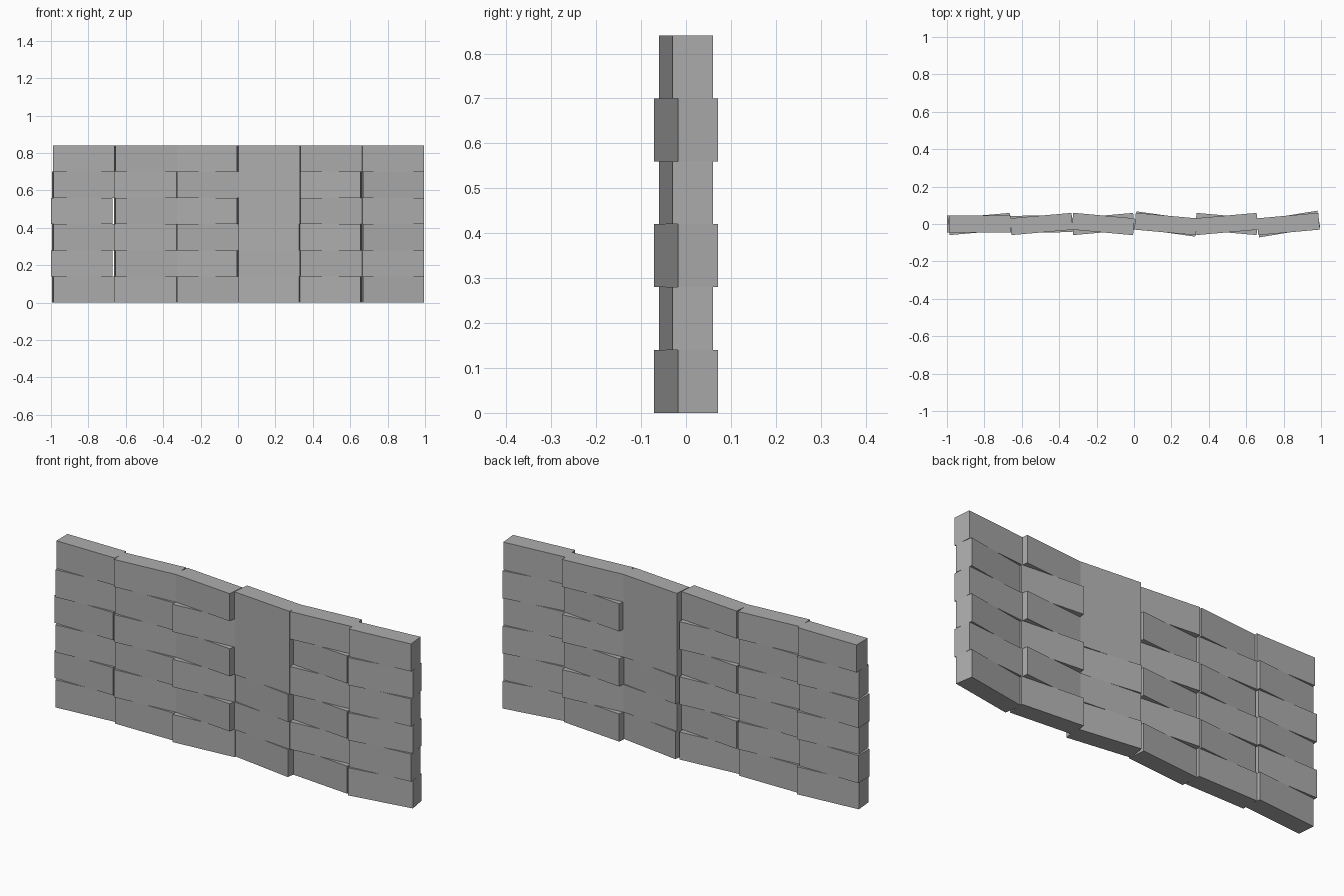
import bpy
import math
from mathutils import Matrix

cube = bpy.data.objects.get("Cube")
if cube:
    bpy.data.objects.remove(cube)

# Stone colour
stone = bpy.data.materials.new("grey_stone")
stone.use_nodes = True
colour = (0.42, 0.42, 0.42, 1)
stone.diffuse_color = colour
stone.node_tree.nodes["Principled BSDF"].inputs["Base Color"].default_value = colour

LENGTH, DEPTH, HEIGHT = 0.33, 0.09, 0.14

# Turn of each brick, in degrees, for alternating courses
ODD_TURNS = (5, 0.5, 5, -8, -5, 9.4)
EVEN_TURNS = (0, 5, -5.2, -5.2, 5, 5.2)


def add_brick(name, x, y, z, turn):
    bpy.ops.mesh.primitive_cube_add(size=1)
    brick = bpy.context.object
    brick.name = name
    brick.data.transform(Matrix.Diagonal((LENGTH, DEPTH, HEIGHT, 1)))
    brick.location = (x, y, z)
    brick.rotation_euler.z = math.radians(turn)
    brick.data.materials.append(stone)


# Stacked courses of bricks
for row in range(6):
    turns = EVEN_TURNS if row % 2 else ODD_TURNS
    for col in range(6):
        turn = turns[col]
        x = (col - 2.5) * LENGTH
        # The fourth column stands flush in its upper half
        if col == 3:
            x += 0.005
            if row > 2:
                turn = EVEN_TURNS[col]
        # Loose bricks at the left-hand end
        if col == 0 and row in (1, 3):
            x -= 0.01
        add_brick(f"brick_{row + 1}_{col + 1}", x, 0, (row + 0.5) * HEIGHT, turn)
